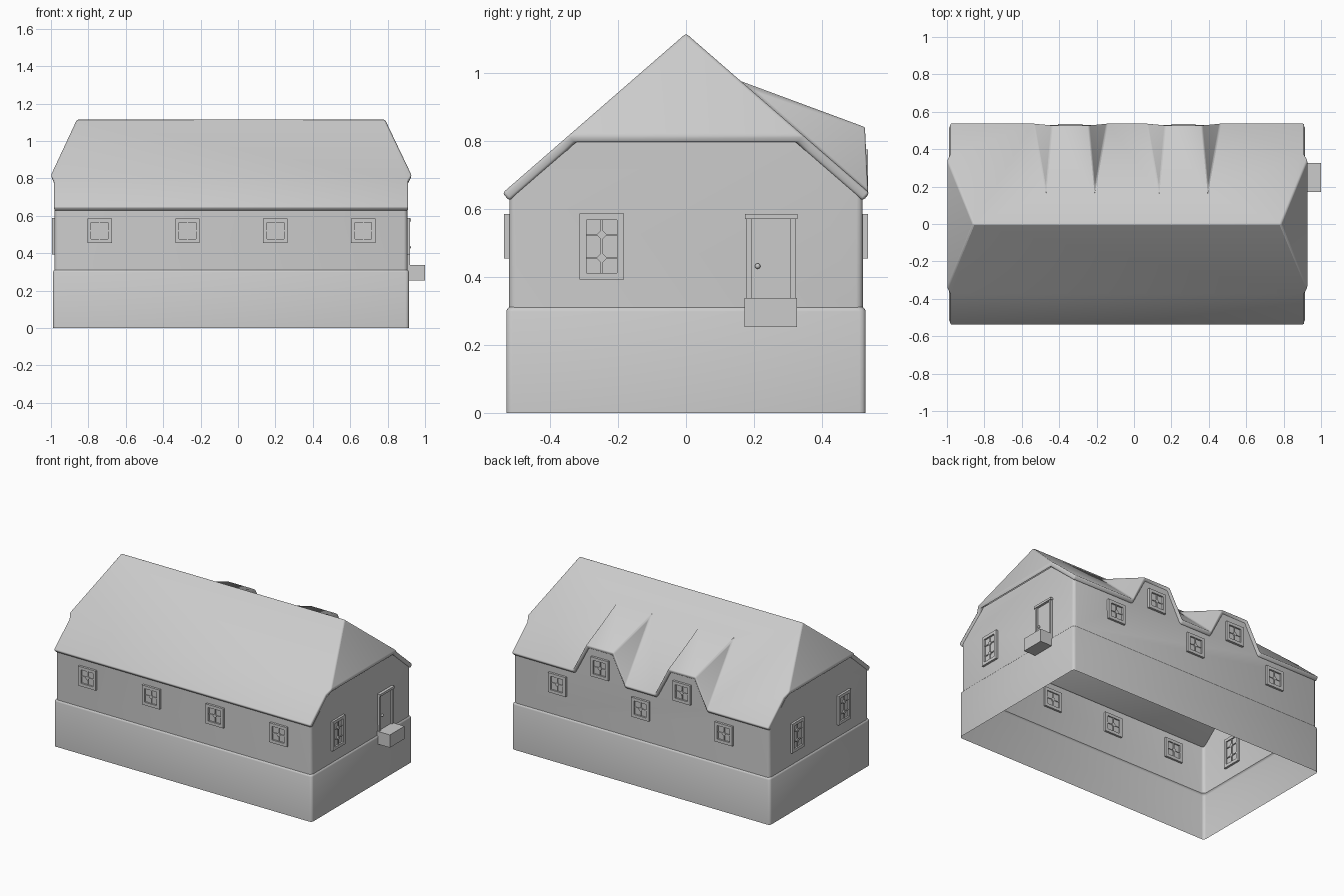
import bpy, bmesh, math
from mathutils import Matrix, Vector

cube = bpy.data.objects.get("Cube")
if cube:
    bpy.data.objects.remove(cube, do_unlink=True)

plaster = bpy.data.materials.new("light_grey")
plaster.use_nodes = True
GREY = (0.6, 0.6, 0.6, 1)
plaster.diffuse_color = GREY
plaster.node_tree.nodes["Principled BSDF"].inputs["Base Color"].default_value = GREY

DORMERS = (0.265, -0.34)      # dormer centres along the back
RIDGE, PITCH = 1.117, 0.87


def finish(name, bm, angle=35):
    mesh = bpy.data.meshes.new(name)
    bm.to_mesh(mesh)
    bm.free()
    mesh.materials.append(plaster)
    mesh.shade_smooth()
    mesh.set_sharp_from_angle(angle=math.radians(angle))
    obj = bpy.data.objects.new(name, mesh)
    bpy.context.collection.objects.link(obj)
    return obj


def add_faces(bm, polygons):
    """Faces from lists of points, welded where they meet."""
    for points in polygons:
        bm.faces.new([bm.verts.new(p) for p in points])
    bmesh.ops.remove_doubles(bm, verts=bm.verts, dist=0.0005)
    bmesh.ops.recalc_face_normals(bm, faces=bm.faces)


def box(bm, x, y, z, turn=0):
    """Box between the given pairs of limits, optionally turned in its wall plane."""
    centre = Vector([(a + b) / 2 for a, b in (x, y, z)])
    size = [b - a for a, b in (x, y, z)]
    matrix = (Matrix.Translation(centre) @ Matrix.Rotation(turn, 4, 'Y')
              @ Matrix.Diagonal((*size, 1)))
    bmesh.ops.create_cube(bm, size=1, matrix=matrix)


# Walls: a wider base, a small ledge and upper walls following the roof line
X0, X1, Y = -0.98, 0.905, 0.52
S = 0.009
EAVE, GABLE = 0.635, 0.805
bm = bmesh.new()


def ring(z, grow):
    return [(X0 - grow, -Y - grow, z), (X1 + grow, -Y - grow, z),
            (X1 + grow, Y + grow, z), (X0 - grow, Y + grow, z)]


rings = [ring(0, S), ring(0.3, S), ring(0.307, S * 0.7), ring(0.312, 0)]
polygons = []
for low, high in zip(rings, rings[1:]):
    for i in range(4):
        j = (i + 1) % 4
        polygons.append([low[i], low[j], high[j], high[i]])
foot = rings[-1]
polygons.append([foot[0], foot[1], (X1, -Y, EAVE), (X0, -Y, EAVE)])
for x in (X0, X1):
    polygons.append([(x, -Y, 0.312), (x, Y, 0.312), (x, Y, EAVE),
                     (x, 0.34, GABLE), (x, -0.34, GABLE), (x, -Y, EAVE)])
back = [foot[3], foot[2], (X1, Y, EAVE)]
for c in DORMERS:
    back += [(c + dx, Y, z) for dx, z in
             ((0.187, EAVE), (0.092, 0.825), (-0.092, 0.825), (-0.187, EAVE))]
polygons.append(back + [(X0, Y, EAVE)])
add_faces(bm, polygons)
corners = [e for e in bm.edges if len(e.link_faces) == 2
           and abs(e.verts[0].co.z - e.verts[1].co.z) > 0.003]
bmesh.ops.bevel(bm, geom=corners, offset=0.018, segments=3, profile=0.5, affect='EDGES')
if sum(f.normal.dot(f.calc_center_median()) for f in bm.faces) < 0:
    bmesh.ops.reverse_faces(bm, faces=bm.faces)
finish("walls", bm)


# Roof: half-hipped shell whose back eave climbs over the dormers
def slope(x, y):
    return (x, y, RIDGE - PITCH * abs(y))


L, R = -0.983, 0.91


def slope_side(s):
    return [slope(L, 0.54 * s), slope(L, 0.375 * s), slope(-1, 0.345 * s),
            slope(-0.86, 0), slope(0.785, 0), slope(0.928, 0.345 * s),
            slope(R, 0.375 * s), slope(R, 0.54 * s)]


front, rear = slope_side(-1), slope_side(1)
polygons = [front,
            [front[2], rear[2], front[3]],
            [front[5], rear[5], front[4]]]
for c in DORMERS:
    rear += [slope(c + 0.195, 0.54), slope(c + 0.13, 0.175),
             slope(c - 0.13, 0.175), slope(c - 0.195, 0.54)]
    polygons.append([(c - 0.1, 0.53, 0.84), (c + 0.1, 0.53, 0.84),
                     slope(c + 0.13, 0.175), slope(c - 0.13, 0.175)])
    for s in (-1, 1):
        polygons.append([slope(c + 0.195 * s, 0.54), (c + 0.1 * s, 0.53, 0.84),
                         slope(c + 0.13 * s, 0.175)])
polygons.append(rear)
bm = bmesh.new()
add_faces(bm, polygons)
if sum(f.normal.z for f in bm.faces) < 0:
    bmesh.ops.reverse_faces(bm, faces=bm.faces)
roof = finish("roof", bm)
shell = roof.modifiers.new("thickness", 'SOLIDIFY')
shell.thickness, shell.offset = 0.03, -1
soft = roof.modifiers.new("soft_edges", 'BEVEL')
soft.width, soft.segments, soft.angle_limit = 0.008, 2, math.radians(35)


# Windows: frame, glass panel, glazing bars and small diamonds
def window(name, place, angle, height, diamonds):
    bm = bmesh.new()
    w, h, edge = 0.065, height / 2, 0.02
    for s in (-1, 1):
        box(bm, sorted((s * w, s * (w - edge))), (-0.015, 0.012), (-h, h))
        box(bm, (edge - w, w - edge), (-0.015, 0.012), sorted((s * h, s * (h - edge))))
    box(bm, (edge - w, w - edge), (-0.004, 0.004), (edge - h, h - edge))
    box(bm, (-0.003, 0.003), (-0.01, 0.01), (edge - h, h - edge))
    for z in diamonds:
        box(bm, (edge - w, w - edge), (-0.009, 0.009), (z - 0.003, z + 0.003))
        box(bm, (-0.011, 0.011), (-0.012, 0.011), (z - 0.011, z + 0.011), math.pi / 4)
    obj = finish(name, bm)
    obj.location = place
    obj.rotation_euler.z = math.radians(angle)


for i, x in enumerate((-0.74, -0.27, 0.2, 0.67)):
    window(f"front_window_{i + 1}", (x, -Y, 0.52), 0, 0.13, (0,))
for i, x in enumerate((0.58, -0.035, -0.65)):
    window(f"back_window_{i + 1}", (x, Y, 0.52), 180, 0.13, (0,))
for i, x in enumerate(DORMERS):
    window(f"dormer_window_{i + 1}", (x, Y, 0.71), 180, 0.13, (0,))
window("left_end_window", (X1, -0.248, 0.49), 90, 0.195, (-0.034, 0.034))
for i, y in enumerate((-0.255, 0.235)):
    window(f"right_end_window_{i + 1}", (X0, y, 0.49), -90, 0.195, (-0.034, 0.034))

# Door with frame, header and knob
bm = bmesh.new()
box(bm, (0.9, 0.91), (0.19, 0.31), (0.335, 0.575))
for y in (0.178, 0.308):
    box(bm, (0.893, 0.92), (y, y + 0.016), (0.335, 0.575))
box(bm, (0.893, 0.925), (0.174, 0.328), (0.57, 0.585))
bmesh.ops.create_uvsphere(bm, u_segments=12, v_segments=8, radius=0.008,
                          matrix=Matrix.Translation((0.917, 0.211, 0.432)))
finish("door", bm)

# Doorstep
bm = bmesh.new()
box(bm, (0.895, 1.0), (0.172, 0.326), (0.253, 0.338))
finish("doorstep", bm)
